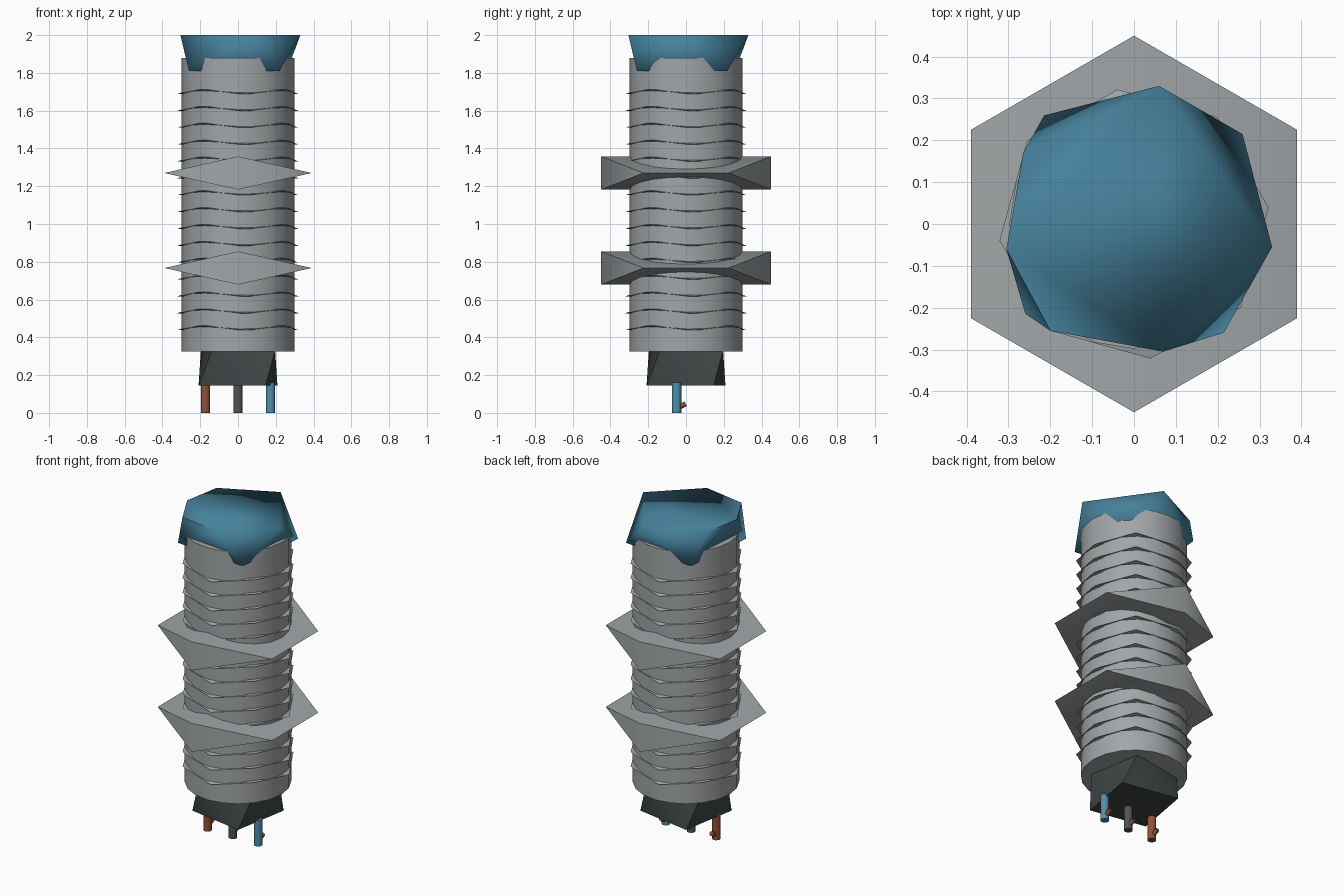
import bpy, bmesh
from math import radians, cos, sin
from mathutils import Vector, Matrix

cube = bpy.data.objects.get("Cube")
if cube:
    bpy.data.objects.remove(cube, do_unlink=True)


def material(name, rgb):
    m = bpy.data.materials.new(name)
    m.use_nodes = True
    m.diffuse_color = (*rgb, 1)
    m.node_tree.nodes["Principled BSDF"].inputs["Base Color"].default_value = (*rgb, 1)
    return m


GREY = material("grey", (0.36, 0.38, 0.39))
BLUE = material("deep blue", (0.06, 0.22, 0.33))
DARK = material("charcoal", (0.05, 0.062, 0.062))
COPPER = material("copper", (0.27, 0.085, 0.035))
PIN_GREY = material("pin grey", (0.08, 0.088, 0.09))
PIN_BLUE = material("pin blue", (0.08, 0.27, 0.4))


def finish(name, bm, mat, angle):
    bmesh.ops.recalc_face_normals(bm, faces=bm.faces)
    mesh = bpy.data.meshes.new(name)
    bm.to_mesh(mesh)
    bm.free()
    mesh.materials.append(mat)
    for p in mesh.polygons:
        p.use_smooth = True
    mesh.set_sharp_from_angle(angle=radians(angle))
    obj = bpy.data.objects.new(name, mesh)
    bpy.context.collection.objects.link(obj)
    return obj


def hull(name, points, mat, angle=75):
    """Convex solid around a few corner points."""
    bm = bmesh.new()
    for p in points:
        bm.verts.new(p)
    bmesh.ops.convex_hull(bm, input=bm.verts)
    bmesh.ops.dissolve_limit(bm, angle_limit=radians(1), verts=bm.verts, edges=bm.edges)
    return finish(name, bm, mat, angle)


def rod(name, start, end, radius, sides, mat):
    """Cylinder between two points."""
    a, b = Vector(start), Vector(end)
    turn = (b - a).to_track_quat('Z', 'Y').to_matrix().to_4x4()
    bm = bmesh.new()
    bmesh.ops.create_cone(bm, cap_ends=True, segments=sides, radius1=radius, radius2=radius,
                          depth=(b - a).length,
                          matrix=Matrix.Translation((a + b) / 2) @ turn)
    return finish(name, bm, mat, 50)


def ring(count, radius, z, first, wave=0.0):
    """Corner points around a circle, alternately raised and lowered by wave."""
    pts = []
    for i in range(count):
        a = radians(first + 360 * i / count)
        pts.append((radius * cos(a), radius * sin(a), z + (wave if i % 2 else -wave)))
    return pts


# Main column
rod("column", (0, 0, 0.325), (0, 0, 1.88), 0.298, 20, GREY)

# Thin ridges whose corners break through the column
for i in range(15):
    z = 0.45 + 0.0893 * i
    hull(f"ridge_{i + 1}", ring(8, 0.324, z, 7, 0.012), GREY, 60)

# Two wedge-edged six-sided collars
for name, z in (("lower_collar", 0.767), ("upper_collar", 1.27)):
    pts = [(0, sy * 0.45, z + sz * 0.088) for sy in (-1, 1) for sz in (-1, 1)]
    pts += [(sx * 0.39, sy * 0.225, z) for sx in (-1, 1) for sy in (-1, 1)]
    hull(name, pts, GREY)

# Faceted cap, its four lower corners hanging over the column
rim = [(0.06, 0.33), (-0.265, 0.17), (-0.305, -0.06),
       (-0.2, -0.255), (0.07, -0.305), (0.33, -0.055)]
hull("cap", [(x, y, 2.0) for x, y in rim] + ring(4, 0.337, 1.81, 39.6), BLUE)

# Twisted base block
hull("base", ring(4, 0.255, 0.145, 35) + ring(4, 0.24, 0.33, 55), DARK, 50)

# Three contact pins with small side screws
for name, x, mat in (("right", -0.172, COPPER), ("middle", 0, PIN_GREY), ("left", 0.172, PIN_BLUE)):
    rod(f"{name}_pin", (x, -0.05, 0), (x, -0.05, 0.16), 0.025, 10, mat)
    rod(f"{name}_screw", (x, -0.05, 0.025), (x, -0.002, 0.048), 0.014, 8, COPPER)
